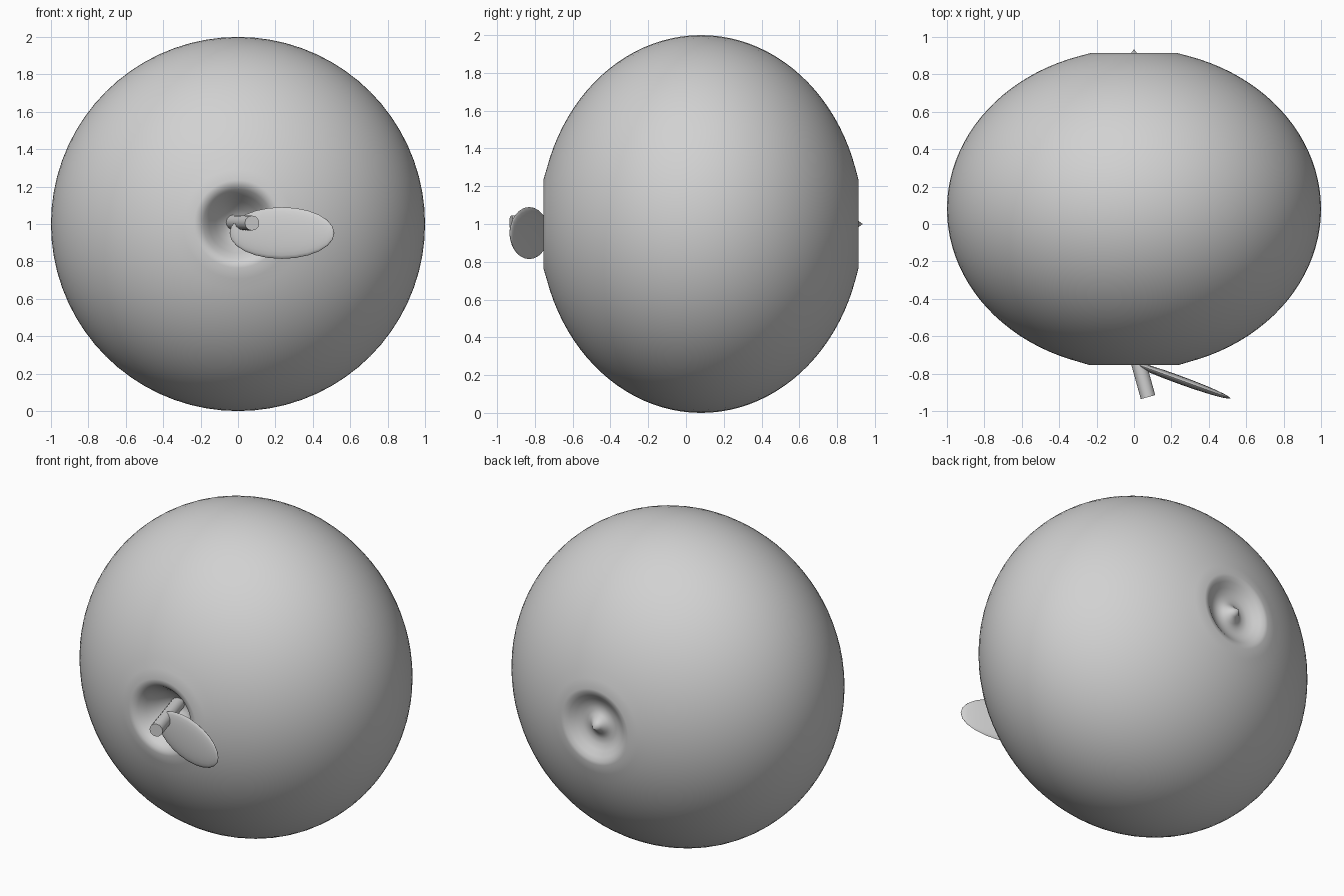
import bpy, math
from mathutils import Vector, Matrix

if "Cube" in bpy.data.objects:
    bpy.data.objects.remove(bpy.data.objects["Cube"])

grey = bpy.data.materials.new("plain grey")
grey.diffuse_color = (0.64, 0.64, 0.64, 1)
grey.use_nodes = True
grey.node_tree.nodes["Principled BSDF"].inputs["Base Color"].default_value = grey.diffuse_color


def add_object(name, verts, faces, angle=60):
    me = bpy.data.meshes.new(name)
    me.from_pydata(verts, [], faces)
    me.materials.append(grey)
    ob = bpy.data.objects.new(name, me)
    bpy.context.collection.objects.link(ob)
    bpy.ops.object.select_all(action='DESELECT')
    ob.select_set(True)
    bpy.context.view_layer.objects.active = ob
    bpy.ops.object.mode_set(mode='EDIT')
    bpy.ops.mesh.select_all(action='SELECT')
    bpy.ops.mesh.normals_make_consistent(inside=False)
    bpy.ops.object.mode_set(mode='OBJECT')
    bpy.ops.object.shade_smooth_by_angle(angle=math.radians(angle))
    return ob


def skin(name, rings, cap_points=None, angle=60):
    """Join equal rings of points; close the ends with a point or a flat cap."""
    n = len(rings[0])
    verts = [p for r in rings for p in r]
    faces = [(i * n + j, i * n + (j + 1) % n, (i + 1) * n + (j + 1) % n, (i + 1) * n + j)
             for i in range(len(rings) - 1) for j in range(n)]
    last = (len(rings) - 1) * n
    if cap_points:
        a = len(verts)
        verts += cap_points
        faces += [(a, (j + 1) % n, j) for j in range(n)]
        faces += [(a + 1, last + j, last + (j + 1) % n) for j in range(n)]
    else:
        faces += [tuple(range(n)), tuple(range(last, last + n))]
    return add_object(name, verts, faces, angle)


# Fruit body: turned around the y axis, with a dimple at each end
front_dimple = [(0.04, -0.56), (0.08, -0.59), (0.12, -0.64), (0.155, -0.695),
                (0.185, -0.735), (0.21, -0.752)]
back_dimple = [(0.215, 0.911), (0.19, 0.898), (0.16, 0.875), (0.125, 0.858),
               (0.09, 0.854), (0.06, 0.865), (0.03, 0.895)]
a0 = math.asin(0.235)
steps = 44
side = []
for i in range(steps + 1):
    t = a0 + (math.pi - 2 * a0) * i / steps
    side.append((math.sin(t), 0.08 - 0.855 * math.cos(t)))
# soften the rims to the measured level
side[0] = (0.235, -0.755)
side[-1] = (0.235, 0.913)
SEG = 72
rings = [[Vector((r * math.cos(2 * math.pi * j / SEG), y, 1 + r * math.sin(2 * math.pi * j / SEG)))
          for j in range(SEG)] for r, y in front_dimple + side + back_dimple]
skin("fruit_body", rings, [Vector((0, -0.55, 1)), Vector((0, 0.935, 1))], 80)

# Stem: slim tilted rod rising out of the front dimple
base, tip = Vector((-0.035, -0.53, 1.01)), Vector((0.075, -0.925, 1.005))
rot = (tip - base).to_track_quat('Z', 'Y')
rings = []
for k in range(5):
    c = base.lerp(tip, k / 4)
    rings.append([c + rot @ Vector((0.04 * math.cos(2 * math.pi * j / 12),
                                    0.04 * math.sin(2 * math.pi * j / 12), 0)) for j in range(12)])
skin("stem", rings, None, 45)

# Leaf: flattened ellipsoid leaning forward to the right
place = Matrix.Translation((0.235, -0.83, 0.952)) @ Matrix.Rotation(math.radians(-20), 4, 'Z')
rings = []
for k in range(1, 12):
    t = math.pi * k / 12
    rings.append([place @ Vector((-0.298 * math.cos(t),
                                  0.022 * math.sin(t) * math.cos(2 * math.pi * j / 24),
                                  0.138 * math.sin(t) * math.sin(2 * math.pi * j / 24)))
                  for j in range(24)])
skin("leaf", rings, [place @ Vector((-0.298, 0, 0)), place @ Vector((0.298, 0, 0))], 60)
